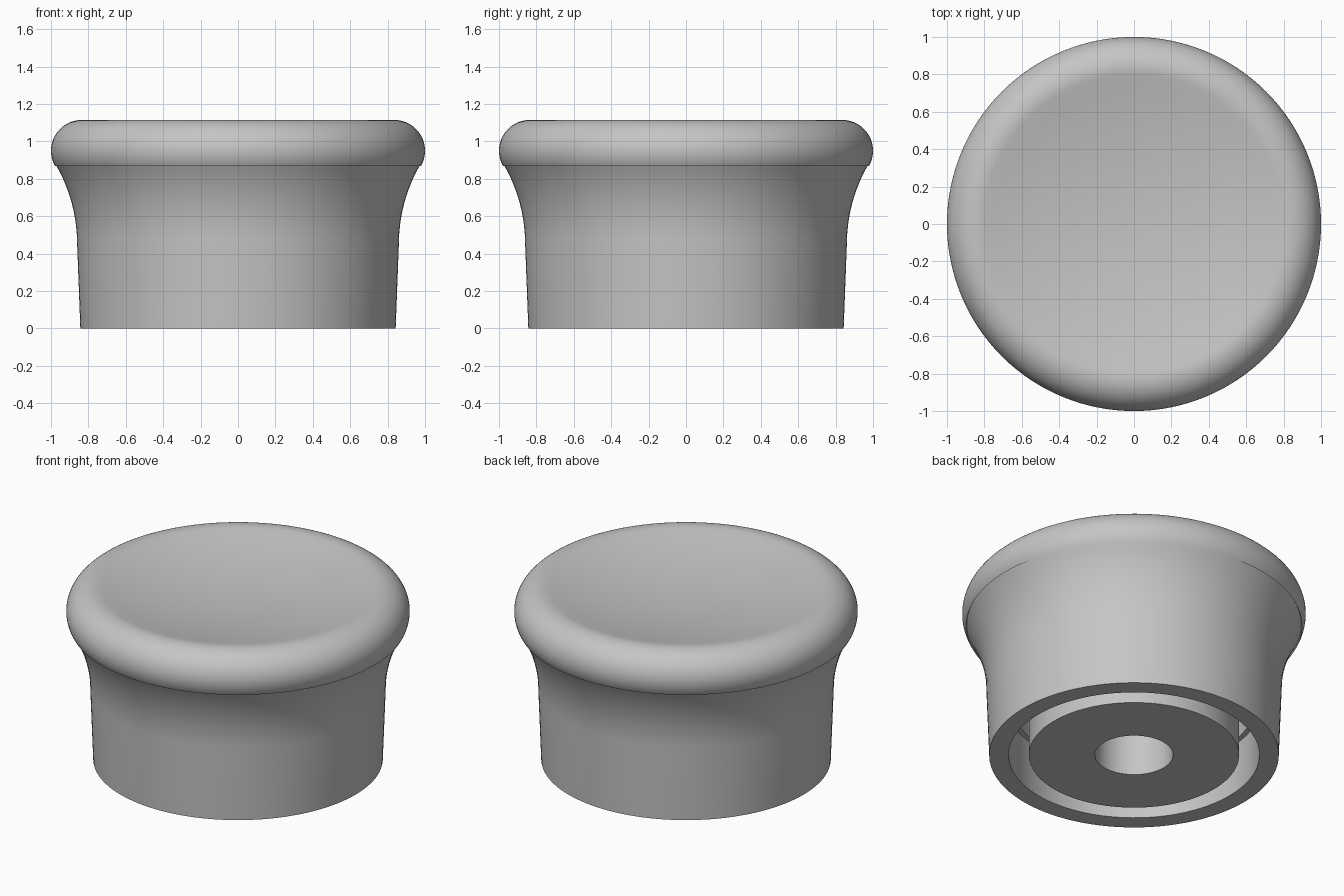
import bpy
import bmesh
from math import sin, cos, radians, pi

cube = bpy.data.objects.get("Cube")
if cube:
    bpy.data.objects.remove(cube, do_unlink=True)

SEGMENTS = 128

# Single grey plastic
grey = bpy.data.materials.new("grey_plastic")
grey.use_nodes = True
colour = (0.56, 0.56, 0.56, 1)
grey.diffuse_color = colour
grey.node_tree.nodes["Principled BSDF"].inputs["Base Color"].default_value = colour


def arc(cx, cz, radius, start, end, steps):
    """Points on a circle arc in the r-z plane, angles in degrees."""
    points = []
    for i in range(steps + 1):
        a = radians(start + (end - start) * i / steps)
        points.append((cx + radius * cos(a), cz + radius * sin(a)))
    return points


def lathe(name, profile):
    """Revolve an r-z profile around the z axis."""
    bm = bmesh.new()
    verts = [bm.verts.new((r, 0, z)) for r, z in profile]
    edges = [bm.edges.new(pair) for pair in zip(verts, verts[1:])]
    bmesh.ops.spin(bm, geom=verts + edges, cent=(0, 0, 0), axis=(0, 0, 1),
                   angle=2 * pi, steps=SEGMENTS)
    bmesh.ops.remove_doubles(bm, verts=bm.verts, dist=0.0001)
    bmesh.ops.recalc_face_normals(bm, faces=bm.faces)
    mesh = bpy.data.meshes.new(name)
    bm.to_mesh(mesh)
    bm.free()
    mesh.materials.append(grey)
    obj = bpy.data.objects.new(name, mesh)
    bpy.context.collection.objects.link(obj)
    bpy.ops.object.select_all(action="DESELECT")
    obj.select_set(True)
    bpy.context.view_layer.objects.active = obj
    bpy.ops.object.shade_smooth_by_angle(angle=radians(30))
    return obj


# Knob body: dished top, rounded rim, flared neck, tapered skirt, hollow underside
rim_z, rim_r, bead = 0.95, 0.835, 0.165
dish_r, dish_depth = 0.80, 0.09
dish_edge = rim_z + bead - 0.004
dish = [(dish_r * i / 12, dish_edge - dish_depth * (1 - (i / 12) ** 2))
        for i in range(12)]
rim = arc(rim_r, rim_z, bead, 102, -30, 22)
neck = arc(1.71, 0.45, 0.85, 150, 180, 12)
skirt = [(0.843, 0), (0.73, 0), (0.73, 0.32), (0.70, 0.32), (0.70, 0.5), (0, 0.5)]
lathe("knob_body", dish + rim + neck + skirt)

# Central hub with a blind mounting hole
hub_r, hole_r, hub_top = 0.612, 0.227, 0.52
lathe("mounting_hub", [(hub_r, hub_top), (hub_r, 0), (hole_r, 0),
                       (hole_r, hub_top), (hub_r, hub_top)])
